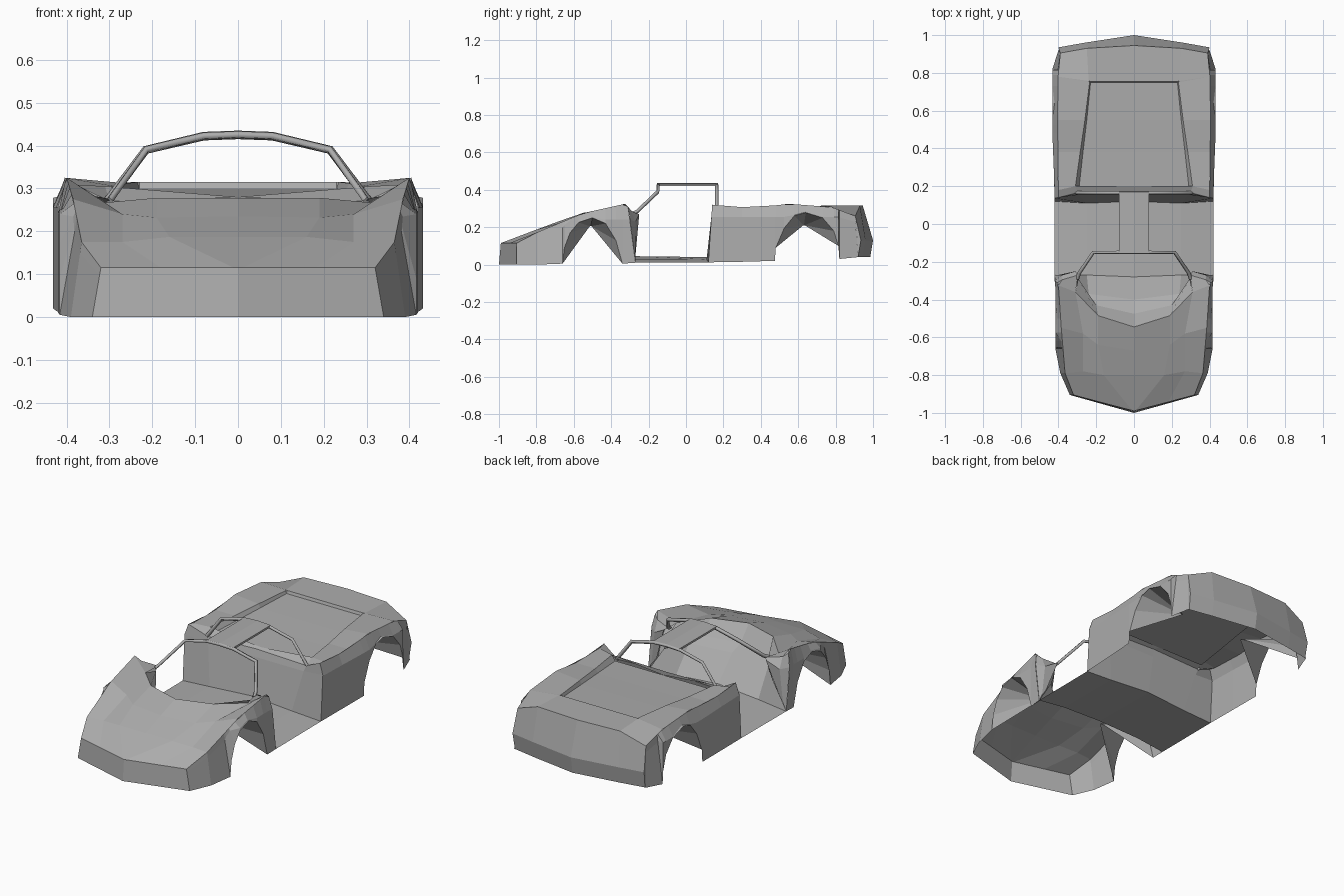
import bpy

if "Cube" in bpy.data.objects:
    bpy.data.objects.remove(bpy.data.objects["Cube"])

paint = bpy.data.materials.new("body_grey")
paint.diffuse_color = (.42, .42, .42, 1)
paint.use_nodes = True
paint.node_tree.nodes["Principled BSDF"].inputs["Base Color"].default_value = paint.diffuse_color


def loft(name, rows):
    """Skin rows of right-hand points with quads, mirrored over x = 0."""
    n = len(rows[0])
    verts = [p for r in rows for p in r]
    faces = [(i * n + j, i * n + j + 1, (i + 1) * n + j + 1, (i + 1) * n + j)
             for i in range(len(rows) - 1) for j in range(n - 1)]
    me = bpy.data.meshes.new(name)
    me.from_pydata(verts, [], faces)
    me.materials.append(paint)
    ob = bpy.data.objects.new(name, me)
    bpy.context.collection.objects.link(ob)
    ob.modifiers.new("mirror", 'MIRROR')


def lerp(a, b, t):
    return tuple(p + (q - p) * t for p, q in zip(a, b))


def interp(pts, y):
    """Point on a ridge polyline at a given y, clamped to its ends."""
    for a, b in zip(pts, pts[1:]):
        if y <= b[1]:
            break
    return lerp(a, b, min(1, max(0, (y - a[1]) / (b[1] - a[1]))))


def bar(name, half, r):
    """Square-section bar along a path mirrored over x = 0."""
    pts = half + [(-x, y, z) for x, y, z in reversed(half)]
    cu = bpy.data.curves.new(name, 'CURVE')
    cu.dimensions = '3D'
    cu.bevel_depth = r
    cu.bevel_resolution = 0
    cu.use_fill_caps = True
    cu.materials.append(paint)
    s = cu.splines.new('POLY')
    s.points.add(len(pts) - 1)
    for p, co in zip(s.points, pts):
        p.co = (*co, 1)
    bpy.context.collection.objects.link(bpy.data.objects.new(name, cu))


def side(name, ridge, sill, shoulder):
    """Side panel between the fender ridge and the sill / wheel arch edge."""
    rows = []
    for low in sill:
        top = interp(ridge, low[1])
        mz = max(min(shoulder, low[2] + (top[2] - low[2]) * .85), low[2] + .003)
        t = (mz - low[2]) / (top[2] - low[2])
        mid = lerp(low, top, t)
        if shoulder <= mz:      # upright below the shoulder, tucked in above it
            mid = (low[0] + (top[0] - low[0]) * (mz - shoulder) / (top[2] - shoulder),
                   mid[1], mid[2])
        rows.append([top, mid, low])
    loft(name, rows)


def well(name, arch, apex):
    """Half-cone wheel well from the arch edge in to one apex."""
    near = [(apex[0], apex[1] + (p[1] - apex[1]) * .03, apex[2]) for p in arch]
    loft(name, [arch, near])


# ridge lines over the front and rear wheels
ridge_f = [(.32, -.905, .115), (.365, -.79, .175), (.385, -.55, .275),
           (.40, -.325, .325), (.405, -.31, .31)]
ridge_r = [(.40, .14, .32), (.40, .18, .31), (.403, .38, .305), (.405, .55, .325),
           (.402, .78, .307), (.39, .905, .26)]

# nose and tail panels
loft("nose", [[(0, -1, 0), (.34, -.905, 0)], [(0, -.99, .115), ridge_f[0]]])
loft("tail", [[(0, .945, .315), (.25, .93, .315), ridge_r[5]],
              [(0, 1, .13), (.26, .96, .13), (.40, .935, .13)],
              [(0, .985, .04), (.26, .945, .04), (.395, .92, .04)]])

# hood with V creases and raised fenders
loft("hood", [
    [(0, -.99, .115), (.01, -.987, .115), (.18, -.943, .115), ridge_f[0]],
    [(0, -.80, .187), (.16, -.80, .187), (.27, -.78, .175), ridge_f[1]],
    [(0, -.67, .235), (.19, -.64, .232), (.27, -.58, .24), ridge_f[2]],
    [(0, -.545, .278), (.19, -.485, .278), (.31, -.36, .267), ridge_f[3]]])

# front side panel and wheel well
xf = .416
arch_f = [(xf, y, z) for y, z in ((-.66, .005), (-.65, .09), (-.62, .17), (-.575, .225),
                                  (-.50, .25), (-.43, .22), (-.375, .13), (-.34, .005))]
sill_f = [(.34, -.905, 0), (.39, -.79, 0)] + arch_f + [(.42, -.27, .01)]
side("front_fender_side", ridge_f, sill_f, .24)
well("front_wheel_well", arch_f, (.2, -.51, .205))

# fender back edge and windshield pillar foot
loft("front_door_jamb", [
    [(.31, -.36, .267), ridge_f[3], ridge_f[3]],
    [(.295, -.27, .275), (.38, -.295, .29), ridge_f[4]],
    [(.31, -.25, .27), (.38, -.27, .23), (.419, -.30, .24)],
    [(.37, -.275, .09), (.40, -.27, .05), (.42, -.27, .01)]])

# cowl trough, dashboard and footwell
loft("cowl_and_dash", [
    [(0, -.545, .278), (.19, -.485, .278), (.31, -.36, .267)],
    [(0, -.475, .195), (.20, -.43, .20), (.295, -.29, .255)],
    [(0, -.40, .17), (.24, -.37, .17), (.33, -.28, .15)],
    [(0, -.28, .045), (.25, -.27, .03), (.42, -.27, .01)]])

# cabin floor
loft("floor", [[(0, -.28, .045), (.25, -.27, .03), (.42, -.27, .01)],
               [(0, .12, .04), (.25, .11, .028), (.42, .12, .012)]])

# rear bulkhead and door pillar
loft("bulkhead", [
    [(0, .12, .04), (.25, .11, .028), (.42, .12, .012)],
    [(0, .155, .24), (.29, .155, .24), (.42, .136, .26)],
    [(0, .165, .28), (.30, .165, .27), ridge_r[0]],
    [(0, .20, .277), (.31, .20, .305), ridge_r[1]]])

# rear deck, recessed between raised haunches
loft("rear_deck", [
    [(0, .20, .277), (.29, .20, .277), (.31, .20, .305), ridge_r[1]],
    [(0, .38, .284), (.27, .38, .284), (.285, .38, .305), ridge_r[2]],
    [(0, .55, .292), (.25, .55, .292), (.26, .55, .312), ridge_r[3]],
    [(0, .75, .30), (.23, .75, .30), (.235, .75, .315), ridge_r[4]],
    [(0, .755, .315), (.23, .755, .315), (.24, .757, .315), ridge_r[4]],
    [(0, .945, .315), (.125, .9375, .315), (.25, .93, .315), ridge_r[5]]])

# rear side panel, wheel well and tail corner
xr = .432
arch_r = [(xr, y, z) for y, z in ((.475, .02), (.48, .09), (.525, .195), (.58, .262),
                                  (.64, .278), (.73, .25), (.79, .18), (.815, .10),
                                  (.82, .03))]
sill_r = [(.42, .12, .012), (.425, .30, .015)] + arch_r + [(.40, .92, .04)]
side("rear_fender_side", ridge_r, sill_r, .255)
well("rear_wheel_well", arch_r[1:-1], (.2, .63, .21))
loft("tail_corner", [[ridge_r[5], ridge_r[5]],
                     [(.40, .935, .13), (.393, .908, .225)],
                     [(.395, .92, .04), (.40, .92, .04)]])

# windshield frame, roll hoop and centre roof strip
bar("windshield_frame", [(.30, -.29, .27), (.29, -.26, .285), (.215, -.15, .39),
                         (.08, -.15, .422), (0, -.15, .425)], .01)
bar("roll_hoop", [(.305, .165, .27), (.215, .165, .39), (.08, .165, .422),
                  (0, .165, .425)], .01)
loft("roof_strip", [
    [(0, y, .422), (.08, y, .42), (.08, y, .431), (0, y, .435)] for y in (-.155, .17)])
